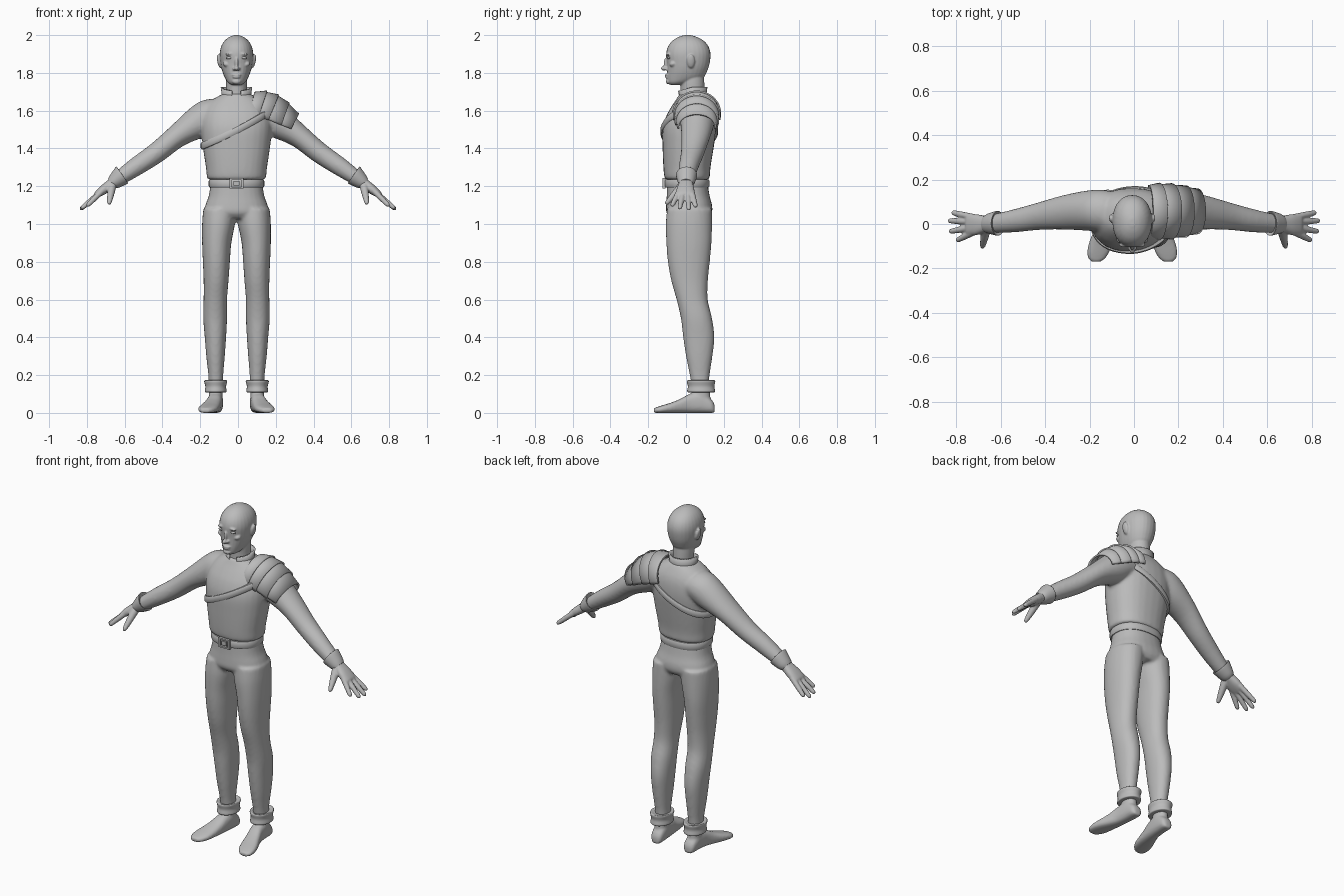
import bpy, bmesh, math
from mathutils import Vector, Matrix

if "Cube" in bpy.data.objects:
    bpy.data.objects.remove(bpy.data.objects["Cube"])

X, Y, Z = Vector((1, 0, 0)), Vector((0, 1, 0)), Vector((0, 0, 1))
CX = -0.008  # body axis
grey = bpy.data.materials.new("plain grey")
grey.diffuse_color = (0.5, 0.5, 0.5, 1)
grey.use_nodes = True
grey.node_tree.nodes["Principled BSDF"].inputs["Base Color"].default_value = grey.diffuse_color


def spline(rows, n=4):
    """Catmull-Rom interpolation of number rows."""
    out = []
    for i in range(len(rows) - 1):
        a, b, c, d = rows[max(i - 1, 0)], rows[i], rows[i + 1], rows[min(i + 2, len(rows) - 1)]
        for k in range(n):
            t = k / n
            out.append([0.5 * (2 * q + (r - p) * t + (2 * p - 5 * q + 4 * r - s) * t * t
                        + (3 * q - p - 3 * r + s) * t ** 3) for p, q, r, s in zip(a, b, c, d)])
    return out + [list(rows[-1])]


def oval(t, p=2.0):
    c, s = math.cos(t), math.sin(t)
    return math.copysign(abs(c) ** (2 / p), c), math.copysign(abs(s) ** (2 / p), s)


def skin(bm, rings, closed=False, side=1):
    vs = [[bm.verts.new((q[0] * side, q[1], q[2])) for q in ring] for ring in rings]
    n = len(vs[0])
    for i in range(len(vs) if closed else len(vs) - 1):
        a, b = vs[i], vs[(i + 1) % len(vs)]
        for k in range(n):
            bm.faces.new((a[k], a[(k + 1) % n], b[(k + 1) % n], b[k]))
    if not closed:
        bm.faces.new(vs[0])
        bm.faces.new(vs[-1])


def loft(bm, rows, u=X, v=Y, p=2.0, side=1, n=28, steps=4):
    """Rows are centre x, y, z and the two half widths."""
    rings = []
    for x, y, z, a, b in spline(rows, steps):
        pts = [oval(2 * math.pi * k / n, p) for k in range(n)]
        rings.append([Vector((x, y, z)) + u * a * c + v * b * s for c, s in pts])
    skin(bm, rings, side=side)


def upright(bm, rows, p=2.0, side=1, cx=0.0):
    """Rows are z, x min, x max, y min, y max."""
    loft(bm, [(cx + (a + b) / 2, (c + d) / 2, z, (b - a) / 2, (d - c) / 2)
              for z, a, b, c, d in rows], p=p, side=side)


def limb(bm, p0, p1, r0, r1, side=1):
    p0, p1 = Vector(p0), Vector(p1)
    d = (p1 - p0).normalized()
    u = d.cross(Y).normalized()
    rows = [(*p0.lerp(p1, t), r, r) for t, r in
            ((0, r0), (0.5, (r0 + r1) / 2), (0.85, r1), (0.95, r1 * 0.8), (1, r1 * 0.35))]
    loft(bm, rows, u, d.cross(u), side=side, n=12, steps=2)


def ball(bm, c, s, rot=0.0):
    m = Matrix.Translation(c) @ Matrix.Rotation(rot, 4, 'Y') @ Matrix.Diagonal((*s, 1))
    bmesh.ops.create_uvsphere(bm, u_segments=20, v_segments=12, radius=1, matrix=m)


def box(bm, c, s):
    bmesh.ops.create_cube(bm, size=1, matrix=Matrix.Translation(c) @ Matrix.Diagonal((*s, 1)))


def finish(name, bm, voxel=0, smooth=0, solid=0):
    bmesh.ops.recalc_face_normals(bm, faces=bm.faces[:])
    me = bpy.data.meshes.new(name)
    bm.to_mesh(me)
    bm.free()
    me.materials.append(grey)
    for f in me.polygons:
        f.use_smooth = True
    me.set_sharp_from_angle(angle=math.radians(45))
    ob = bpy.data.objects.new(name, me)
    bpy.context.collection.objects.link(ob)
    if voxel:
        m = ob.modifiers.new("blend", 'REMESH')
        m.mode, m.voxel_size, m.use_smooth_shade = 'VOXEL', voxel, True
    if smooth:
        m = ob.modifiers.new("soften", 'SMOOTH')
        m.factor, m.iterations = 0.5, smooth
    if solid:
        m = ob.modifiers.new("thickness", 'SOLIDIFY')
        m.thickness, m.offset = solid, 0
    return ob


# Shirt: torso and sleeves blended together
torso = [(1.235, .150, -.108, .120), (1.25, .157, -.115, .126), (1.3, .162, -.12, .13),
         (1.4, .177, -.124, .146), (1.5, .187, -.124, .16), (1.57, .182, -.105, .16),
         (1.62, .162, -.078, .15), (1.66, .125, -.052, .13), (1.69, .07, -.035, .11)]
bm = bmesh.new()
upright(bm, [(z, -w, w, a, b) for z, w, a, b in torso], p=2.3, cx=CX)
arm = [(.09, .055, 1.59, .09, .09), (.15, .06, 1.575, .09, .094), (.215, .06, 1.535, .085, .09),
       (.32, .052, 1.467, .062, .077), (.43, .035, 1.378, .055, .062),
       (.53, .016, 1.31, .05, .053), (.615, .004, 1.252, .041, .044), (.64, .002, 1.235, .036, .04)]
up = Vector((.57, 0, .82))
for s in (1, -1):
    loft(bm, arm, up, Y, side=s)
finish("shirt", bm, .009, 6)

# Trousers: hips and legs blended together
bm = bmesh.new()
upright(bm, [(1.23, -.135, .135, -.1, .112), (1.15, -.147, .147, -.102, .125),
             (1.1, -.165, .165, -.105, .138), (1.06, -.17, .17, -.104, .138),
             (1.03, -.15, .15, -.08, .12)], p=2.3, cx=CX)
leg = [(1.08, .0, .176, -.1, .138), (1.0, .008, .182, -.107, .138), (.9, .027, .182, -.104, .135),
       (.8, .035, .178, -.096, .126), (.7, .042, .174, -.078, .116), (.6, .05, .174, -.05, .115),
       (.5, .05, .176, -.027, .138), (.4, .055, .168, -.015, .15), (.3, .062, .16, .0, .14),
       (.2, .07, .149, .02, .125), (.14, .07, .147, .03, .12)]
for s in (1, -1):
    upright(bm, [(z, a + CX * s, b + CX * s, c, d) for z, a, b, c, d in leg], p=2.15, side=s)
finish("trousers", bm, .009, 5)

foot = [(.108, .152, .02, .018, .02), (.108, .135, .035, .034, .035), (.11, .08, .055, .039, .055),
        (.116, .02, .05, .04, .05), (.128, -.03, .037, .045, .037), (.142, -.08, .027, .051, .027),
        (.153, -.125, .02, .05, .02), (.16, -.155, .015, .038, .015), (.162, -.17, .012, .02, .012)]
for s, word in ((1, "left"), (-1, "right")):
    # Foot and ankle
    bm = bmesh.new()
    loft(bm, [(r[0] + CX * s, *r[1:]) for r in foot], X, Z, p=2.6, side=s)
    ax = .11 + CX * s
    loft(bm, [(ax, .08, .04, .037, .05), (ax, .08, .1, .036, .048), (ax, .077, .16, .036, .046)], side=s)
    finish(word + "_foot", bm, .007, 3)
    # Rolled trouser cuff
    bm = bmesh.new()
    loft(bm, [(ax, .08, .108, .05, .064), (ax, .08, .113, .058, .074), (ax, .08, .14, .055, .07),
              (ax, .08, .165, .061, .075), (ax, .08, .173, .057, .07), (ax, .078, .168, .04, .053)], side=s)
    finish(word + "_ankle_cuff", bm)
    # Hand: palm, four fingers, thumb
    bm = bmesh.new()
    loft(bm, [(.63, .002, 1.245, .03, .036), (.665, .0, 1.217, .027, .036),
              (.71, -.003, 1.183, .025, .047), (.745, -.004, 1.157, .018, .047),
              (.755, -.004, 1.15, .01, .04)], up, Y, p=2.4, side=s)
    for y0, tip in ((.03, (.82, .052, 1.09)), (.009, (.837, .015, 1.075)),
                    (-.015, (.832, -.034, 1.08)), (-.037, (.8, -.075, 1.095))):
        limb(bm, (.725, y0, 1.17), tip, .0165, .0125, s)
    limb(bm, (.665, -.015, 1.21), (.683, -.107, 1.105), .024, .0135, s)
    finish(word + "_hand", bm, .005, 2)
    # Flared wrist cuff
    bm = bmesh.new()
    loft(bm, [(.672, .0, 1.213, .03, .036), (.655, .002, 1.225, .04, .045), (.62, .003, 1.254, .053, .055),
              (.612, .003, 1.26, .052, .054), (.618, .003, 1.255, .04, .043)], up, Y, side=s)
    finish(word + "_wrist_cuff", bm)

# Head with facial relief, and neck
bm = bmesh.new()
upright(bm, [(1.737, -.028, .028, -.085, -.02), (1.75, -.046, .046, -.097, .03),
             (1.775, -.062, .062, -.101, .09), (1.81, -.076, .076, -.1, .112),
             (1.85, -.085, .085, -.101, .125), (1.9, -.089, .089, -.105, .13),
             (1.94, -.081, .081, -.095, .119), (1.97, -.063, .063, -.072, .094),
             (1.99, -.038, .038, -.04, .058), (2.0, -.012, .012, -.008, .025)], p=2.15, cx=CX)
upright(bm, [(1.64, -.064, .064, -.03, .1), (1.7, -.056, .056, -.028, .098),
             (1.75, -.056, .056, -.03, .097), (1.8, -.055, .055, -.03, .095)], cx=CX)
ball(bm, (CX, -.106, 1.85), (.009, .012, .032))
ball(bm, (CX, -.117, 1.824), (.012, .016, .012))
ball(bm, (CX, -.1, 1.789), (.026, .012, .006))
ball(bm, (CX, -.1, 1.777), (.022, .012, .006))
ball(bm, (CX, -.092, 1.754), (.024, .015, .014))
for s in (1, -1):
    ball(bm, (CX + s * .013, -.106, 1.821), (.008, .012, .008))
    ball(bm, (CX + s * .036, -.094, 1.9), (.025, .011, .007), s * .12)
    ball(bm, (CX + s * .053, -.068, 1.845), (.02, .02, .014), s * -.4)
    ball(bm, (CX + s * .091, .026, 1.862), (.011, .021, .037), s * .2)
finish("head", bm, .0045, 3)

# Eyes
bm = bmesh.new()
for s in (1, -1):
    ball(bm, (CX + s * .037, -.091, 1.88), (.019, .009, .007), s * .1)
finish("eyes", bm)

# Standing collar, open at the front
bm = bmesh.new()
grid = []
for k in range(33):
    t = math.radians(-72 + 324 * k / 32)
    c, f = math.cos(t), max(0, -math.sin(t))
    grid.append([bm.verts.new((CX + r * c, .034 + r * math.sin(t) * .95, z))
                 for r, z in ((.084, 1.66 - .03 * f ** 3), (.074, 1.69 - .012 * f), (.079, 1.725 - .02 * f))])
for a, b in zip(grid, grid[1:]):
    for i in (0, 1):
        bm.faces.new((a[i], b[i], b[i + 1], a[i + 1]))
finish("collar", bm, solid=.009)


def band(name, size_at, z_at, thick, tall, p, n=64):
    """Closed strap hugging an oval whose size depends on height."""
    rings = []
    for k in range(n):
        c, s = oval(2 * math.pi * k / n, p)
        x = 0.0
        for _ in range(8):
            z = z_at(x)
            w, a, b = size_at(z)
            x = CX + w * c
        q = Vector((x, (a + b) / 2 + (b - a) / 2 * s, z))
        out = Vector((c / w, s * 2 / (b - a), 0)).normalized()
        rings.append([q + out * thick * i + Z * tall * j for i, j in
                      ((-.8, -1), (.6, -1), (1, -.6), (1, .6), (.6, 1), (-.8, 1))])
    bm = bmesh.new()
    skin(bm, rings, closed=True)
    finish(name, bm)


def torso_size(z):
    for a, b in zip(torso, torso[1:]):
        if z <= b[0]:
            t = max(0, (z - a[0]) / (b[0] - a[0]))
            return [p + (q - p) * t for p, q in zip(a[1:], b[1:])]
    return torso[-1][1:]


# Diagonal chest strap and belt
band("chest_strap", torso_size, lambda x: 1.5 + .52 * x + .3 * x * x, .011, .019, 2.3)
band("belt", lambda z: (.137, -.104, .115), lambda x: 1.215, .01, .021, 2.3)

# Belt buckle: square frame with a centre plate
bm = bmesh.new()
for s in (1, -1):
    box(bm, (CX + s * .031, -.116, 1.215), (.011, .016, .056))
    box(bm, (CX, -.116, 1.215 + s * .0235), (.062, .016, .009))
box(bm, (CX, -.115, 1.215), (.03, .016, .024))
finish("buckle", bm)

# Shoulder guard: four overlapping curved plates
edges = [((.07, 1.595), (.09, 1.693), .112), ((.115, 1.585), (.15, 1.692), .114),
         ((.17, 1.57), (.212, 1.672), .112), ((.235, 1.54), (.268, 1.63), .103),
         ((.287, 1.515), (.318, 1.575), .09)]
for i in range(4):
    bm = bmesh.new()
    rows = []
    for (lo, hi, w), grow in ((edges[i], .98), (edges[i], 1.03), (edges[i + 1], 1.09)):
        base = Vector((lo[0], .057, lo[1]))
        u = Vector((hi[0] - lo[0], 0, hi[1] - lo[1]))
        rows.append([bm.verts.new(base + u * grow * math.cos(t) + Y * w * grow * math.sin(t))
                     for t in (math.radians(-100 + 200 * k / 24) for k in range(25))])
    for a, b in zip(rows, rows[1:]):
        for k in range(24):
            bm.faces.new((a[k], a[k + 1], b[k + 1], b[k]))
    finish("shoulder_plate_%d" % (i + 1), bm, solid=.01)
